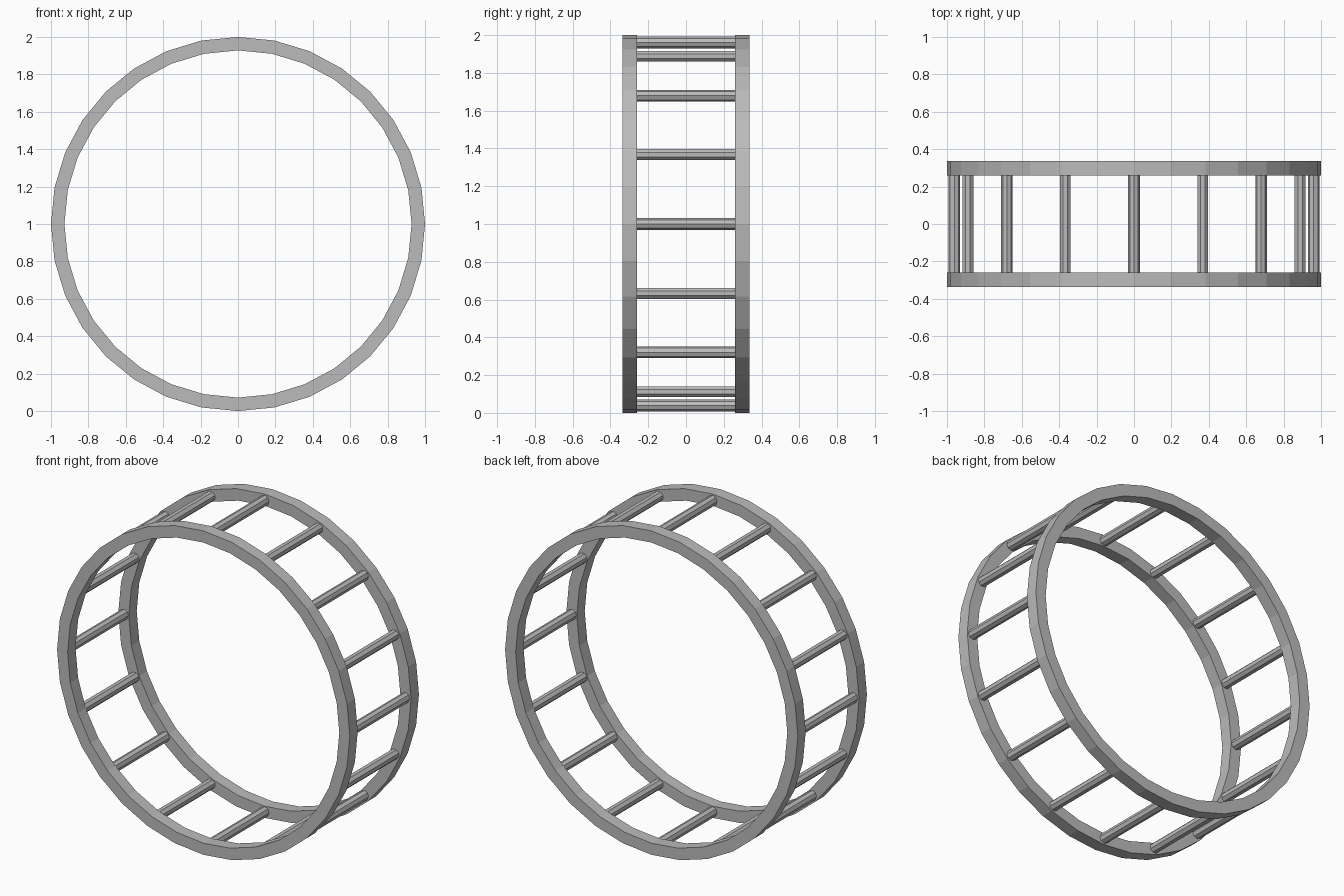
import bpy, bmesh, math
from mathutils import Matrix

if "Cube" in bpy.data.objects:
    bpy.data.objects.remove(bpy.data.objects["Cube"])

SIDES, RUNGS = 32, 16
R_OUT, R_IN = 1.0, 0.928
Y_IN, Y_OUT = 0.26, 0.337
R_RUNG, RUNG_ORBIT = 0.031, 0.961

grey = bpy.data.materials.new("grey metal")
grey.diffuse_color = (0.5, 0.5, 0.5, 1)
grey.use_nodes = True
grey.node_tree.nodes["Principled BSDF"].inputs["Base Color"].default_value = grey.diffuse_color


def finish(name, bm):
    bmesh.ops.recalc_face_normals(bm, faces=bm.faces)
    mesh = bpy.data.meshes.new(name)
    bm.to_mesh(mesh)
    bm.free()
    mesh.materials.append(grey)
    obj = bpy.data.objects.new(name, mesh)
    bpy.context.collection.objects.link(obj)
    return obj


def ring(name, y0, y1):
    """Flat-sided hoop with a rectangular section."""
    bm = bmesh.new()
    section = [(R_OUT, y0), (R_OUT, y1), (R_IN, y1), (R_IN, y0)]
    loops = []
    for i in range(SIDES):
        a = 2 * math.pi * i / SIDES
        loops.append([bm.verts.new((r * math.cos(a), y, 1 + r * math.sin(a)))
                      for r, y in section])
    for i in range(SIDES):
        p, q = loops[i], loops[(i + 1) % SIDES]
        for k in range(4):
            n = (k + 1) % 4
            bm.faces.new((p[k], p[n], q[n], q[k]))
    return finish(name, bm)


# Two hoops
ring("front_ring", -Y_OUT, -Y_IN)
ring("back_ring", Y_IN, Y_OUT)

# Octagonal rungs between the hoops
for i in range(RUNGS):
    a = 2 * math.pi * i / RUNGS
    bm = bmesh.new()
    bmesh.ops.create_cone(
        bm, cap_ends=True, segments=8, radius1=R_RUNG, radius2=R_RUNG,
        depth=2 * Y_IN,
        matrix=Matrix.Translation((0, 0, 1)) @ Matrix.Rotation(a, 4, 'Y')
        @ Matrix.Translation((RUNG_ORBIT, 0, 0))
        @ Matrix.Rotation(math.pi / 2, 4, 'X'))
    finish(f"rung_{i + 1}", bm)
